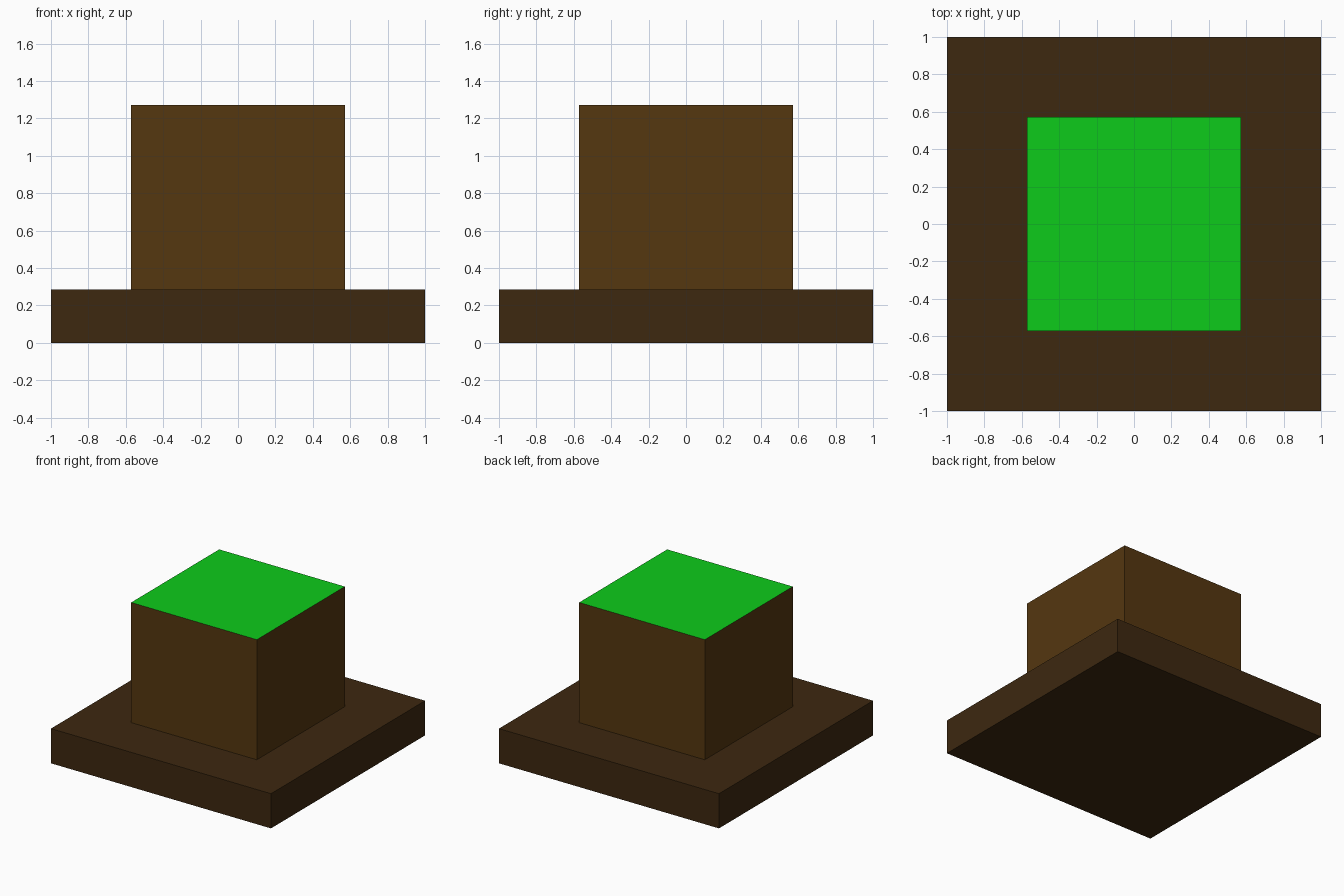
import bpy

if "Cube" in bpy.data.objects:
    bpy.data.objects.remove(bpy.data.objects["Cube"])


def material(name, color):
    m = bpy.data.materials.new(name)
    m.diffuse_color = (*color, 1)
    m.use_nodes = True
    m.node_tree.nodes["Principled BSDF"].inputs["Base Color"].default_value = m.diffuse_color
    return m


def box(name, width, z0, z1, mat):
    bpy.ops.mesh.primitive_cube_add(size=1, location=(0, 0, (z0 + z1) / 2))
    ob = bpy.context.object
    ob.name = name
    ob.scale = (width, width, z1 - z0)
    bpy.ops.object.transform_apply(location=False, rotation=False, scale=True)
    ob.data.materials.append(mat)
    return ob


dark_brown = material("dark_brown", (0.047, 0.021, 0.005))
brown = material("brown", (0.09, 0.038, 0.005))
green = material("green", (0.004, 0.6, 0.011))

# Wide square base slab
box("base", 2.0, 0.0, 0.285, dark_brown)

# Block standing on the base, with a green top face
block = box("block", 1.142, 0.285, 1.272, brown)
block.data.materials.append(green)
for face in block.data.polygons:
    if face.normal.z > 0.5:
        face.material_index = 1
